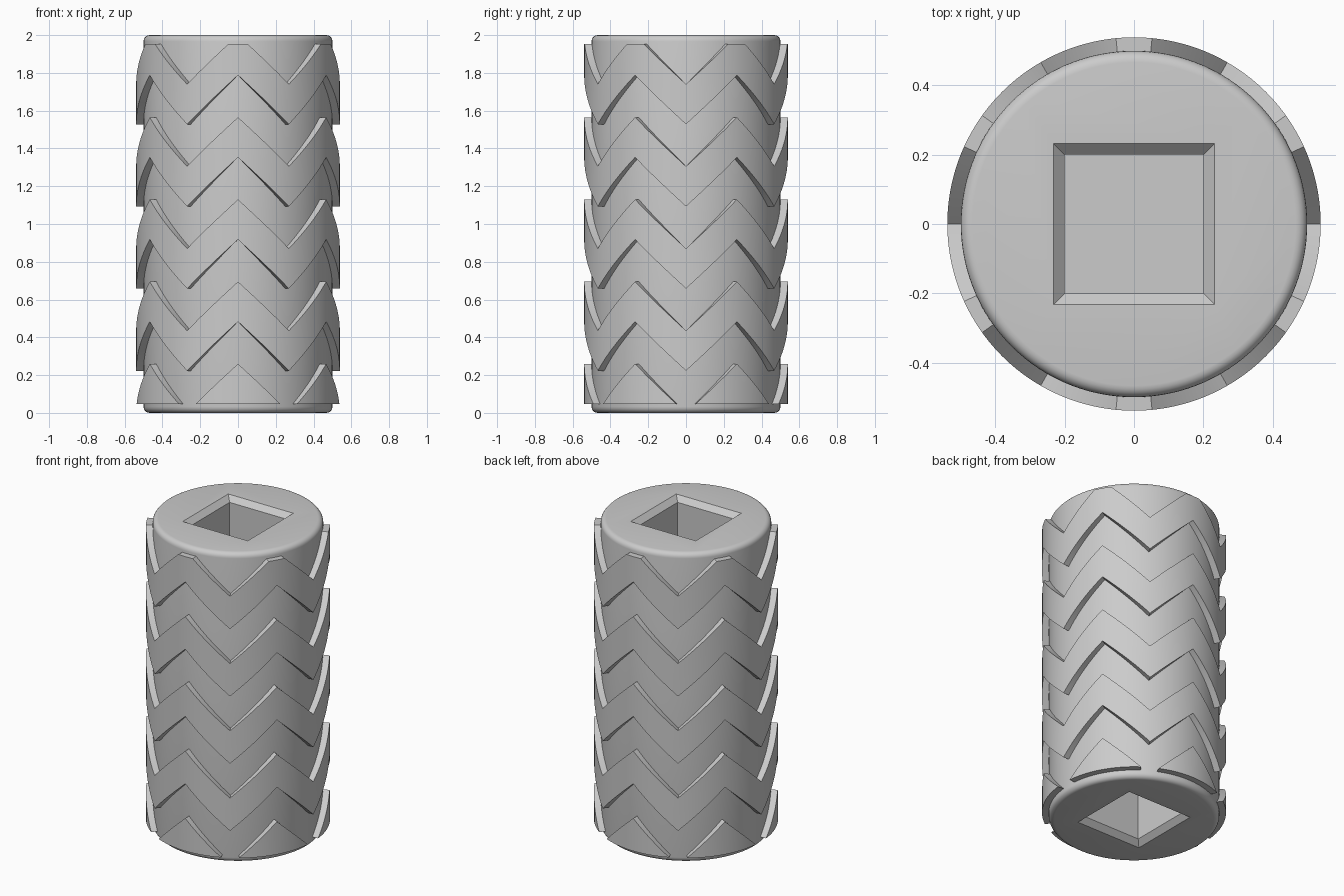
import bpy, bmesh
from math import sin, cos, radians

if "Cube" in bpy.data.objects:
    bpy.data.objects.remove(bpy.data.objects["Cube"], do_unlink=True)

HEIGHT, CORE_R, TREAD_R = 2.0, 0.5, 0.539
PEAKS, RISE, BAND, PITCH = 6, 0.26, 0.212, 0.435
LOW, HIGH = 0.048, 1.952
HALF = 180 / PEAKS

grey = bpy.data.materials.new("light grey")
grey.use_nodes = True
grey.diffuse_color = (0.6, 0.6, 0.6, 1)
grey.node_tree.nodes["Principled BSDF"].inputs["Base Color"].default_value = (0.6, 0.6, 0.6, 1)


def make_object(name, bm):
    bmesh.ops.remove_doubles(bm, verts=bm.verts, dist=1e-5)
    bmesh.ops.recalc_face_normals(bm, faces=bm.faces)
    mesh = bpy.data.meshes.new(name)
    bm.to_mesh(mesh)
    bm.free()
    mesh.materials.append(grey)
    obj = bpy.data.objects.new(name, mesh)
    bpy.context.collection.objects.link(obj)
    return obj


def activate(obj):
    bpy.ops.object.select_all(action='DESELECT')
    obj.select_set(True)
    bpy.context.view_layer.objects.active = obj


def smooth(obj):
    activate(obj)
    bpy.ops.object.shade_smooth_by_angle(angle=radians(30))


# Core cylinder with rounded rims
bm = bmesh.new()
bmesh.ops.create_cone(bm, cap_ends=True, segments=120, radius1=CORE_R, radius2=CORE_R, depth=HEIGHT)
bmesh.ops.translate(bm, verts=bm.verts, vec=(0, 0, HEIGHT / 2))
rims = [e for e in bm.edges if abs(e.verts[0].co.z - e.verts[1].co.z) < 0.01]
bmesh.ops.bevel(bm, geom=rims, offset=0.033, segments=5, profile=0.5, affect='EDGES')
core = make_object("roller_core", bm)


# Square sockets with chamfered mouths, cut into both ends
def socket_cutter(name, flip):
    bm = bmesh.new()
    rings = []
    for half, depth in ((0.253, -0.02), (0.2, 0.033), (0.2, 0.5)):
        z = depth if flip else HEIGHT - depth
        rings.append([bm.verts.new((half * sx, half * sy, z))
                      for sx, sy in ((1, 1), (-1, 1), (-1, -1), (1, -1))])
    for a, b in zip(rings, rings[1:]):
        for i in range(4):
            j = (i + 1) % 4
            bm.faces.new((a[i], a[j], b[j], b[i]))
    bm.faces.new(rings[0])
    bm.faces.new(rings[-1])
    obj = make_object(name, bm)
    obj.hide_render = True
    return obj


for name, flip in (("top_socket_cutter", False), ("bottom_socket_cutter", True)):
    cutter = socket_cutter(name, flip)
    mod = core.modifiers.new("socket", 'BOOLEAN')
    mod.operation = 'DIFFERENCE'
    mod.solver = 'EXACT'
    mod.object = cutter
    activate(core)
    bpy.ops.object.modifier_apply(modifier=mod.name)
    bpy.data.objects.remove(cutter, do_unlink=True)
smooth(core)


# Zigzag treads wrapped around the core, trimmed flat near both ends
def clip(z):
    return min(max(z, LOW), HIGH)


def tread(name, peak):
    kinks = [HALF * (peak - HIGH) / RISE, HALF * (peak - LOW) / RISE]
    steps = sorted([HALF * i / 20 for i in range(21)] + [k for k in kinks if 0 < k < HALF])
    offsets = [-s for s in reversed(steps)] + steps[1:]
    bm = bmesh.new()

    def column(angle, offset):
        top = peak - RISE * abs(offset) / HALF
        hi, lo = clip(top), clip(top - BAND)
        a = radians(angle)
        return hi - lo, [bm.verts.new((r * cos(a), r * sin(a), z)) for r, z in
                         ((CORE_R - 0.01, lo), (TREAD_R, lo), (TREAD_R, hi), (CORE_R - 0.01, hi))]

    for p in range(PEAKS):
        middle = -90 + p * 2 * HALF
        cols = [column(middle + o, o) for o in offsets]
        for (ha, a), (hb, b) in zip(cols, cols[1:]):
            if max(ha, hb) < 1e-4:
                continue
            for i in range(4):
                j = (i + 1) % 4
                bm.faces.new((a[i], b[i], b[j], a[j]))
    bmesh.ops.remove_doubles(bm, verts=bm.verts, dist=1e-5)
    bmesh.ops.dissolve_degenerate(bm, dist=1e-5, edges=bm.edges)
    loose = [v for v in bm.verts if not v.link_faces]
    bmesh.ops.delete(bm, geom=loose, context='VERTS')
    smooth(make_object(name, bm))


for k in range(5):
    tread("zigzag_tread_%d" % (k + 1), HEIGHT - PITCH * k)
